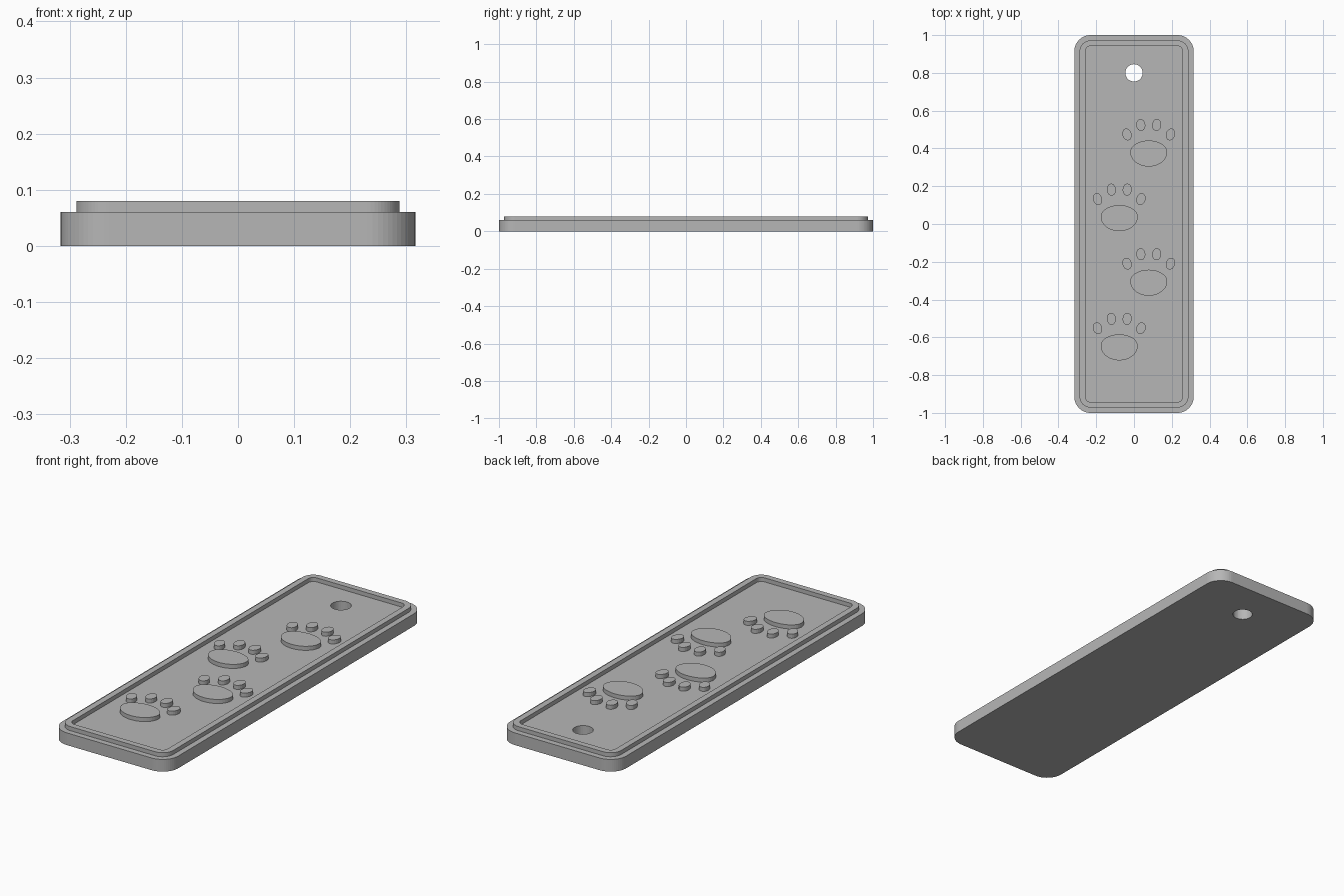
import bpy, bmesh, math
from math import sin, cos, pi

if "Cube" in bpy.data.objects:
    bpy.data.objects.remove(bpy.data.objects["Cube"])

grey = bpy.data.materials.new("plain grey")
grey.diffuse_color = (0.47, 0.47, 0.47, 1)
grey.use_nodes = True
grey.node_tree.nodes["Principled BSDF"].inputs["Base Color"].default_value = grey.diffuse_color


def rounded_rect(hx, hy, r, seg=14):
    pts = []
    for k, (sx, sy) in enumerate([(1, 1), (-1, 1), (-1, -1), (1, -1)]):
        for i in range(seg + 1):
            a = (k + i / seg) * pi / 2
            pts.append((sx * (hx - r) + r * cos(a), sy * (hy - r) + r * sin(a)))
    return pts


def ellipse(cx, cy, rx, ry_up, ry_down, tilt=0.0, n=28):
    pts = []
    for i in range(n):
        a = 2 * pi * i / n
        x, y = rx * cos(a), (ry_up if sin(a) > 0 else ry_down) * sin(a)
        pts.append((cx + x * cos(tilt) - y * sin(tilt),
                    cy + x * sin(tilt) + y * cos(tilt)))
    return pts


def slab(name, loops, z0, z1):
    """Extrude nested 2D outlines (inner ones become holes) from z0 to z1."""
    curve = bpy.data.curves.new(name + "_profile", 'CURVE')
    curve.dimensions = '2D'
    curve.fill_mode = 'BOTH'
    curve.extrude = (z1 - z0) / 2
    for pts in loops:
        s = curve.splines.new('POLY')
        s.points.add(len(pts) - 1)
        for p, (x, y) in zip(s.points, pts):
            p.co = (x, y, 0, 1)
        s.use_cyclic_u = True
    tmp = bpy.data.objects.new(name + "_tmp", curve)
    bpy.context.collection.objects.link(tmp)
    dg = bpy.context.evaluated_depsgraph_get()
    mesh = bpy.data.meshes.new_from_object(tmp.evaluated_get(dg))
    bpy.data.objects.remove(tmp)
    bpy.data.curves.remove(curve)

    bm = bmesh.new()
    bm.from_mesh(mesh)
    bmesh.ops.remove_doubles(bm, verts=bm.verts, dist=1e-5)
    bmesh.ops.translate(bm, verts=bm.verts, vec=(0, 0, (z0 + z1) / 2))
    bmesh.ops.recalc_face_normals(bm, faces=bm.faces)
    for f in bm.faces:
        f.smooth = False
    bm.to_mesh(mesh)
    bm.free()
    mesh.name = name
    mesh.materials.clear()
    mesh.materials.append(grey)
    obj = bpy.data.objects.new(name, mesh)
    bpy.context.collection.objects.link(obj)
    return obj


BASE, TOP = 0.06, 0.08

# Base plate with a hanging hole
slab("base_plate", [rounded_rect(0.316, 1.0, 0.086),
                    ellipse(0, 0.8, 0.046, 0.046, 0.046, n=32)], 0, BASE)

# Raised border
slab("raised_rim", [rounded_rect(0.288, 0.972, 0.058),
                    rounded_rect(0.258, 0.942, 0.028)], BASE, TOP)

# Paw prints, alternating right and left: one pad and four toes each
toes = [(-0.115, 0.101, 0.3), (-0.042, 0.151, 0.08),
        (0.042, 0.151, -0.08), (0.115, 0.101, -0.3)]
for n in range(4):
    cx, cy = 0.078 * (-1) ** n, 0.373 - 0.342 * n
    slab(f"paw_pad_{n + 1}",
         [ellipse(cx, cy + 0.008, 0.098, 0.061, 0.077, n=40)], BASE, TOP)
    for k, (dx, dy, tilt) in enumerate(toes):
        slab(f"paw_toe_{n + 1}_{k + 1}",
             [ellipse(cx + dx, cy + dy, 0.024, 0.032, 0.032, tilt, n=20)], BASE, TOP)
